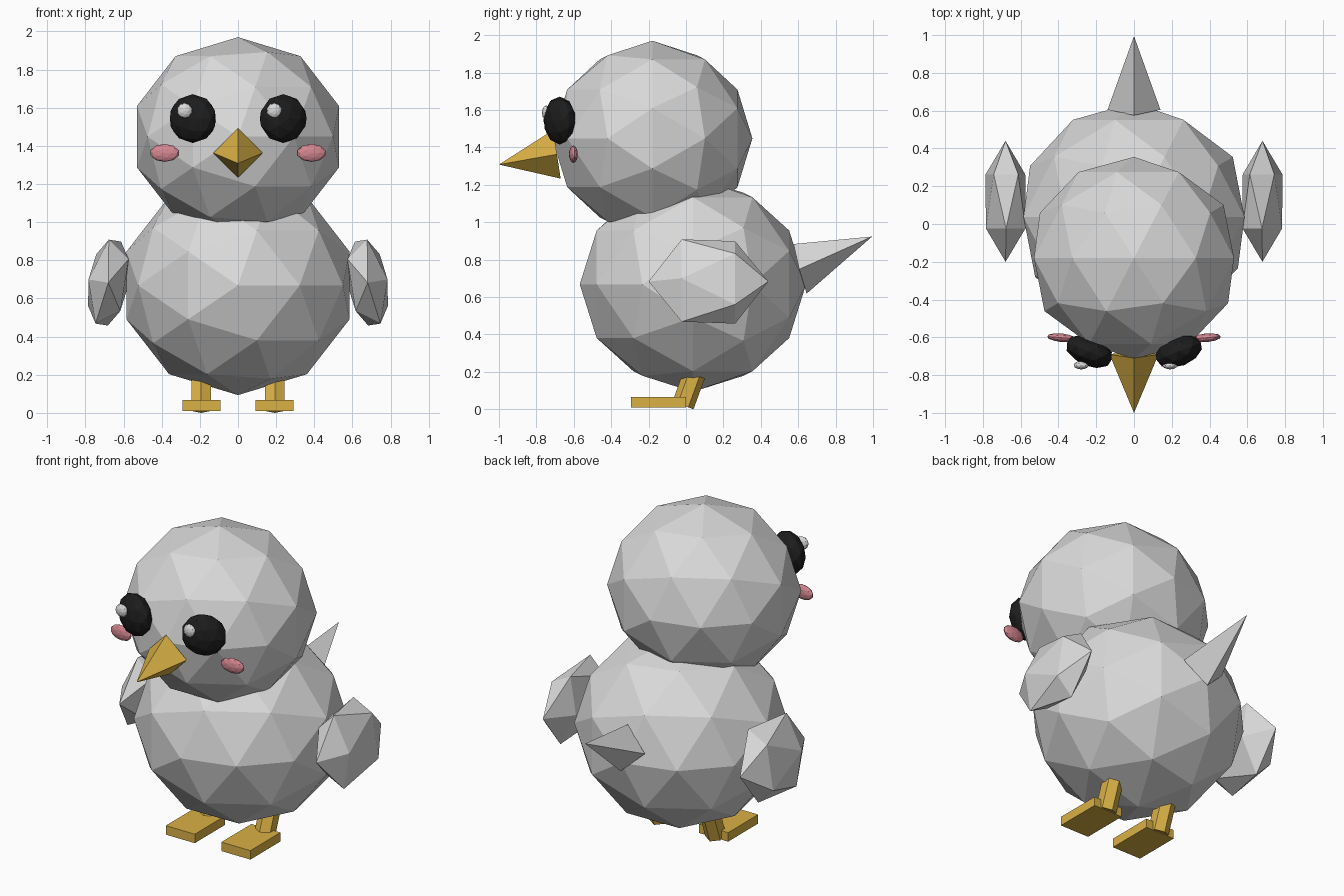
import bpy, bmesh, math
from mathutils import Matrix, Vector, Euler

if "Cube" in bpy.data.objects:
    bpy.data.objects.remove(bpy.data.objects["Cube"])


def material(name, rgb):
    m = bpy.data.materials.new(name)
    m.diffuse_color = (*rgb, 1)
    m.use_nodes = True
    m.node_tree.nodes["Principled BSDF"].inputs["Base Color"].default_value = m.diffuse_color
    return m


WHITE = material("feather_white", (0.70, 0.70, 0.70))
GOLD = material("beak_gold", (0.70, 0.44, 0.06))
BLACK = material("eye_black", (0.012, 0.012, 0.012))
PINK = material("cheek_pink", (0.66, 0.24, 0.28))


def finish(name, bm, mat):
    bmesh.ops.recalc_face_normals(bm, faces=bm.faces)
    me = bpy.data.meshes.new(name)
    bm.to_mesh(me)
    bm.free()
    me.materials.append(mat)
    ob = bpy.data.objects.new(name, me)
    bpy.context.collection.objects.link(ob)
    return ob


def ball(name, mat, loc, radii, detail=2, pre=(90, 0, 0), post=(0, 0, 0)):
    """Faceted ball: turned, scaled to its radii, then turned into place."""
    bm = bmesh.new()
    bmesh.ops.create_icosphere(bm, subdivisions=detail, radius=1)
    turn = lambda r: Euler([math.radians(a) for a in r]).to_matrix().to_4x4()
    bm.transform(Matrix.Translation(loc) @ turn(post)
                 @ Matrix.Diagonal((*radii, 1)) @ turn(pre))
    return finish(name, bm, mat)


def spike(name, mat, base, tip):
    """Four-sided pyramid from base corners to a tip."""
    bm = bmesh.new()
    ring = [bm.verts.new(p) for p in base]
    top = bm.verts.new(tip)
    bm.faces.new(ring)
    for i in range(4):
        bm.faces.new((ring[i], ring[(i + 1) % 4], top))
    return finish(name, bm, mat)


# Body and head
ball("body", WHITE, (0, 0.037, 0.68), (0.615, 0.605, 0.575))
ball("head", WHITE, (0, -0.18, 1.46), (0.557, 0.535, 0.522))

# Beak and tail
spike("beak", GOLD, [(-0.13, -0.69, 1.375), (0, -0.71, 1.505),
                     (0.13, -0.69, 1.375), (0, -0.67, 1.245)], (0, -1, 1.32))
spike("tail", WHITE, [(-0.14, 0.605, 0.76), (0, 0.575, 0.895),
                      (0.14, 0.605, 0.76), (0, 0.645, 0.63)], (0, 0.995, 0.935))

for side, s in (("left", -1), ("right", 1)):
    # Wings
    ball(side + "_wing", WHITE, (s * 0.68, 0.12, 0.695), (0.118, 0.32, 0.262),
         1, (90, 0 if s > 0 else 180, 0), (0, -s * 9, 0))

    # Eyes, glints and cheeks
    ball(side + "_eye", BLACK, (s * 0.237, -0.675, 1.555), (0.132, 0.078, 0.128),
         2, (90, 0, 0), (0, 0, s * 22))
    ball(side + "_eye_glint", WHITE, (-0.28 if s < 0 else 0.19, -0.748, 1.597),
         (0.04, 0.022, 0.04), 2)
    ball(side + "_cheek", PINK, (s * 0.385, -0.602, 1.375),
         (0.077, 0.023, 0.047), 2, (90, 0, 0), (0, 0, s * 5))

    # Leg leaning back toward the body
    bm = bmesh.new()
    bmesh.ops.create_cone(bm, cap_ends=True, segments=6, radius1=0.06,
                          radius2=0.06, depth=0.24)
    bm.transform(Matrix.Translation((s * 0.193, 0.025, 0.145))
                 @ Matrix.Rotation(math.radians(-20), 4, 'X'))
    finish(side + "_leg", bm, GOLD)

    # Flat foot
    bm = bmesh.new()
    bmesh.ops.create_cube(bm, size=1)
    bm.transform(Matrix.Translation((s * 0.192, -0.147, 0.05))
                 @ Matrix.Diagonal((0.2, 0.296, 0.056, 1)))
    finish(side + "_foot", bm, GOLD)

# Stand the bird exactly on the ground
bpy.context.view_layer.update()
low = min(v.co.z for o in bpy.data.objects for v in o.data.vertices)
for o in bpy.data.objects:
    o.data.transform(Matrix.Translation((0, 0, -low)))
